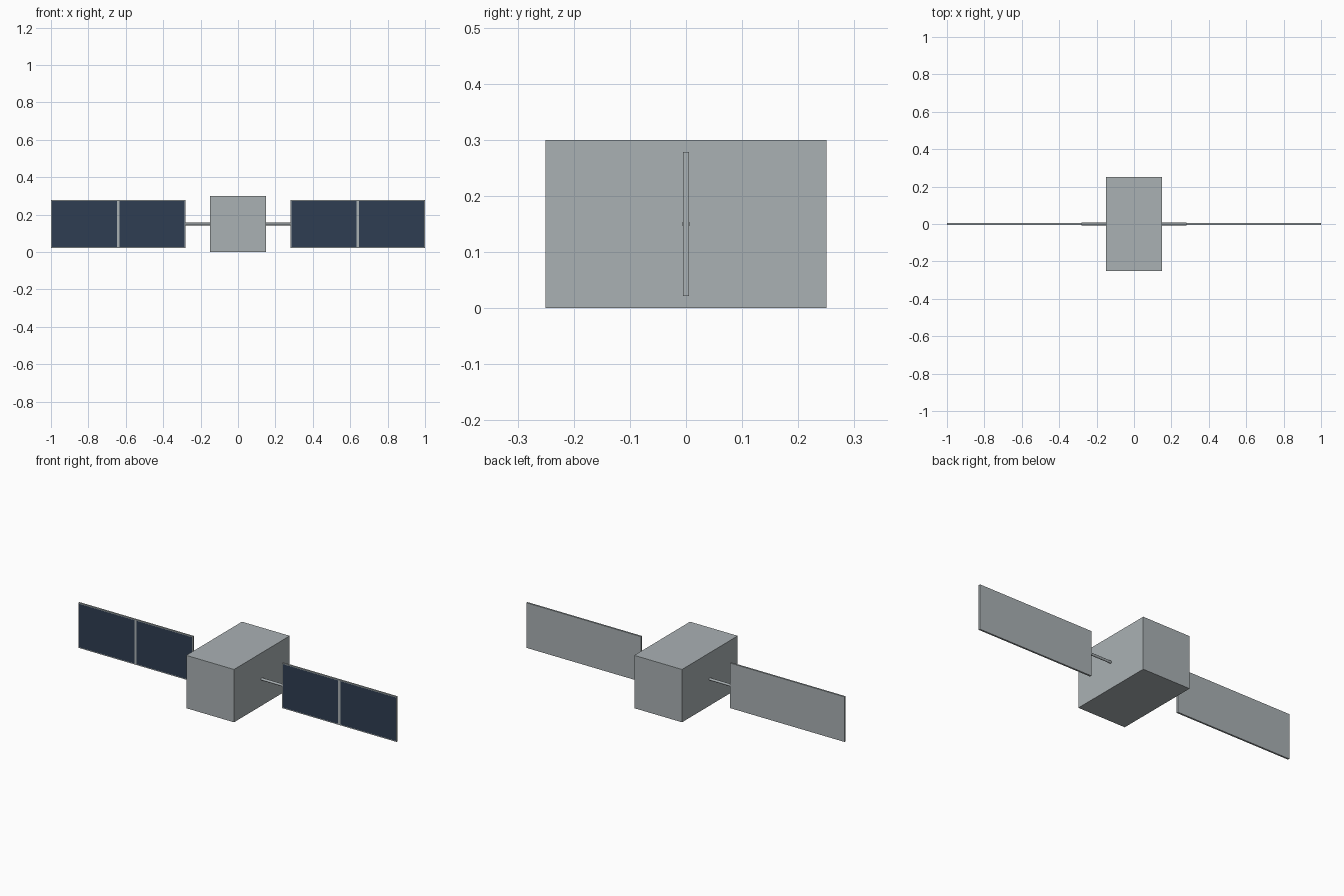
import bpy, bmesh, math
from mathutils import Matrix, Vector

cube = bpy.data.objects.get("Cube")
if cube:
    bpy.data.objects.remove(cube, do_unlink=True)

MID_Z = 0.15


def material(name, color):
    m = bpy.data.materials.new(name)
    m.use_nodes = True
    m.diffuse_color = color
    m.node_tree.nodes["Principled BSDF"].inputs["Base Color"].default_value = color
    return m


grey = material("light_grey_metal", (0.40, 0.44, 0.455, 1))
navy = material("navy_solar_cell", (0.028, 0.048, 0.084, 1))


def finish(name, bm, *mats):
    mesh = bpy.data.meshes.new(name)
    bm.to_mesh(mesh)
    bm.free()
    for m in mats:
        mesh.materials.append(m)
    ob = bpy.data.objects.new(name, mesh)
    bpy.context.collection.objects.link(ob)
    return ob


def box(center, size):
    bm = bmesh.new()
    bmesh.ops.create_cube(bm, size=1, matrix=Matrix.Translation(center) @ Matrix.Diagonal((*size, 1)))
    return bm


# Main body
finish("body", box((0, 0, MID_Z), (0.3, 0.5, 0.3)), grey)

PANEL_X, LENGTH, HEIGHT, THICK = 0.64, 0.72, 0.256, 0.01
RIM, HALF_GAP = 0.005, 0.007

for side, label in ((1, "left"), (-1, "right")):
    # Round boom joining the body to the panel
    bm = bmesh.new()
    place = Matrix.Translation((side * 0.21, 0, MID_Z)) @ Matrix.Rotation(math.pi / 2, 4, "Y")
    bmesh.ops.create_cone(bm, cap_ends=True, segments=16, radius1=0.007,
                          radius2=0.007, depth=0.14, matrix=place)
    for f in bm.faces:
        f.smooth = len(f.verts) == 4
    for e in bm.edges:
        e.smooth = all(f.smooth for f in e.link_faces)
    finish(label + "_boom", bm, grey)

    # Solar panel, its front face cut into two framed cells
    cx = side * PANEL_X
    bm = box((cx, 0, MID_Z), (LENGTH, THICK, HEIGHT))
    half_x, half_z = LENGTH / 2 - RIM, HEIGHT / 2 - RIM
    cuts = [((cx + d, 0, 0), (1, 0, 0)) for d in (-half_x, -HALF_GAP, HALF_GAP, half_x)]
    cuts += [((0, 0, MID_Z + d), (0, 0, 1)) for d in (-half_z, half_z)]
    for point, normal in cuts:
        bmesh.ops.bisect_plane(bm, geom=bm.verts[:] + bm.edges[:] + bm.faces[:],
                               plane_co=Vector(point), plane_no=Vector(normal))
    bm.normal_update()
    for f in bm.faces:
        c = f.calc_center_median()
        in_cell = HALF_GAP < abs(c.x - cx) < half_x and abs(c.z - MID_Z) < half_z
        f.material_index = int(f.normal.y < -0.9 and in_cell)
    finish(label + "_solar_panel", bm, grey, navy)
